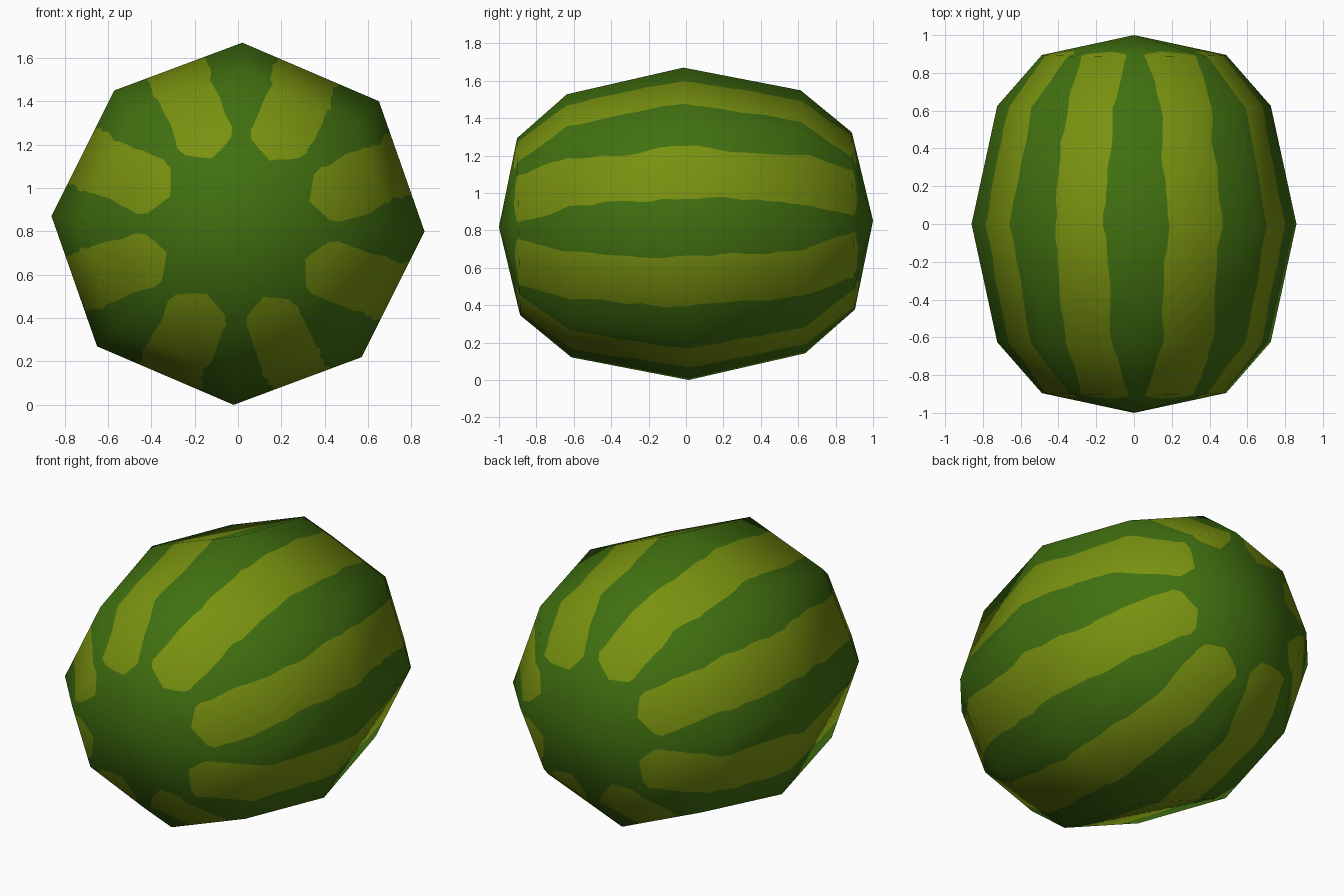
import bpy, math, random
from mathutils import Vector

if "Cube" in bpy.data.objects:
    bpy.data.objects.remove(bpy.data.objects["Cube"])

random.seed(4)
CZ = 0.835    # height of the centre
TILT = 0.017  # slight lean of the long axis
# Eight-sided cross-section (x, z about the centre), clockwise from the top
half = [(0.02, 0.835), (0.65, 0.565), (0.86, -0.035), (0.57, -0.615)]
section = half + [(-x, -z) for x, z in half]
# Long-axis profile: (y, scale of cross-section)
profile = [(-1, 0), (-0.895, 0.567), (-0.625, 0.842), (0, 1),
           (0.625, 0.842), (0.895, 0.567), (1, 0)]


def material(name, rgb):
    m = bpy.data.materials.new(name)
    m.diffuse_color = (*rgb, 1)
    m.use_nodes = True
    m.node_tree.nodes["Principled BSDF"].inputs["Base Color"].default_value = m.diffuse_color
    return m


def lerp_table(table, t):
    for (t0, v0), (t1, v1) in zip(table, table[1:]):
        if t <= t1:
            return v0 + (v1 - v0) * (t - t0) / (t1 - t0)
    return table[-1][1]


# Stripe half width as a fraction of the panel, by distance along y from the middle
WIDTH = [(0, 0.225), (0.625, 0.25), (0.86, 0.34), (0.895, 0.37), (0.905, 0.34),
         (0.911, 0.22), (0.916, 0.08), (0.919, 0.0), (1.0, 0.0)]

# Rows along the long axis: even in the body, dense at the stripe ends
pos = [0.0417 * 1.5 * i for i in range(10)] + [0.625, 0.67, 0.715, 0.76, 0.805, 0.85,
       0.875, 0.895, 0.9, 0.905, 0.911, 0.916, 0.919, 1.0]
rows = [-p for p in reversed(pos[1:])] + pos

verts, faces, mats, index = [], [], [], {}


def vert(p):
    x, y, z = p
    key = tuple(round(c, 5) for c in p)
    if key not in index:
        index[key] = len(verts)
        verts.append(Vector((x, y - TILT * z, z + TILT * y)))
    return index[key]


# Each panel has a ragged stripe between two green borders
for k in range(8):
    p, q = section[k], section[(k + 1) % 8]
    phases = [random.uniform(0, 6.28) for _ in range(4)]
    grid = []
    for y in rows:
        s = lerp_table(profile, y)
        h = lerp_table(WIDTH, abs(y))
        centre = 0.475 + 0.025 * min(1, abs(y) / 0.9)
        wob = [0.014 * math.sin(9 * y + phases[i]) + 0.008 * math.sin(23 * y + phases[i + 2])
               + random.uniform(-0.008, 0.008) for i in (0, 1)]
        if h == 0:
            wob = [wob[0], wob[0]]
        us = (0, centre - h + wob[0], centre + h + wob[1], 1)
        grid.append([vert(((p[0] + (q[0] - p[0]) * u) * s, y, (p[1] + (q[1] - p[1]) * u) * s))
                     for u in us])
    for a, b in zip(grid, grid[1:]):
        for j in range(3):
            loop = []
            for v in (a[j], a[j + 1], b[j + 1], b[j]):
                if v not in loop:
                    loop.append(v)
            if len(loop) > 2:
                faces.append(loop[::-1])
                mats.append(1 if j == 1 else 0)

mesh = bpy.data.meshes.new("watermelon")
mesh.from_pydata([v + Vector((0, 0, CZ)) for v in verts], [], faces)
mesh.materials.append(material("rind green", (0.052, 0.162, 0.005)))
mesh.materials.append(material("stripe yellow green", (0.19, 0.285, 0.005)))
for f, m in zip(mesh.polygons, mats):
    f.material_index = m
    f.use_smooth = True

# Face outward
f = mesh.polygons[len(mesh.polygons) // 2]
if f.normal.dot(f.center - Vector((0, 0, CZ))) < 0:
    mesh.flip_normals()
mesh.update()

# Rounded shading across the flat panels
mesh.normals_split_custom_set_from_vertices(
    [Vector((v.x / 0.74, v.y, v.z / 0.72)).normalized() for v in verts])
obj = bpy.data.objects.new("watermelon", mesh)
bpy.context.collection.objects.link(obj)
